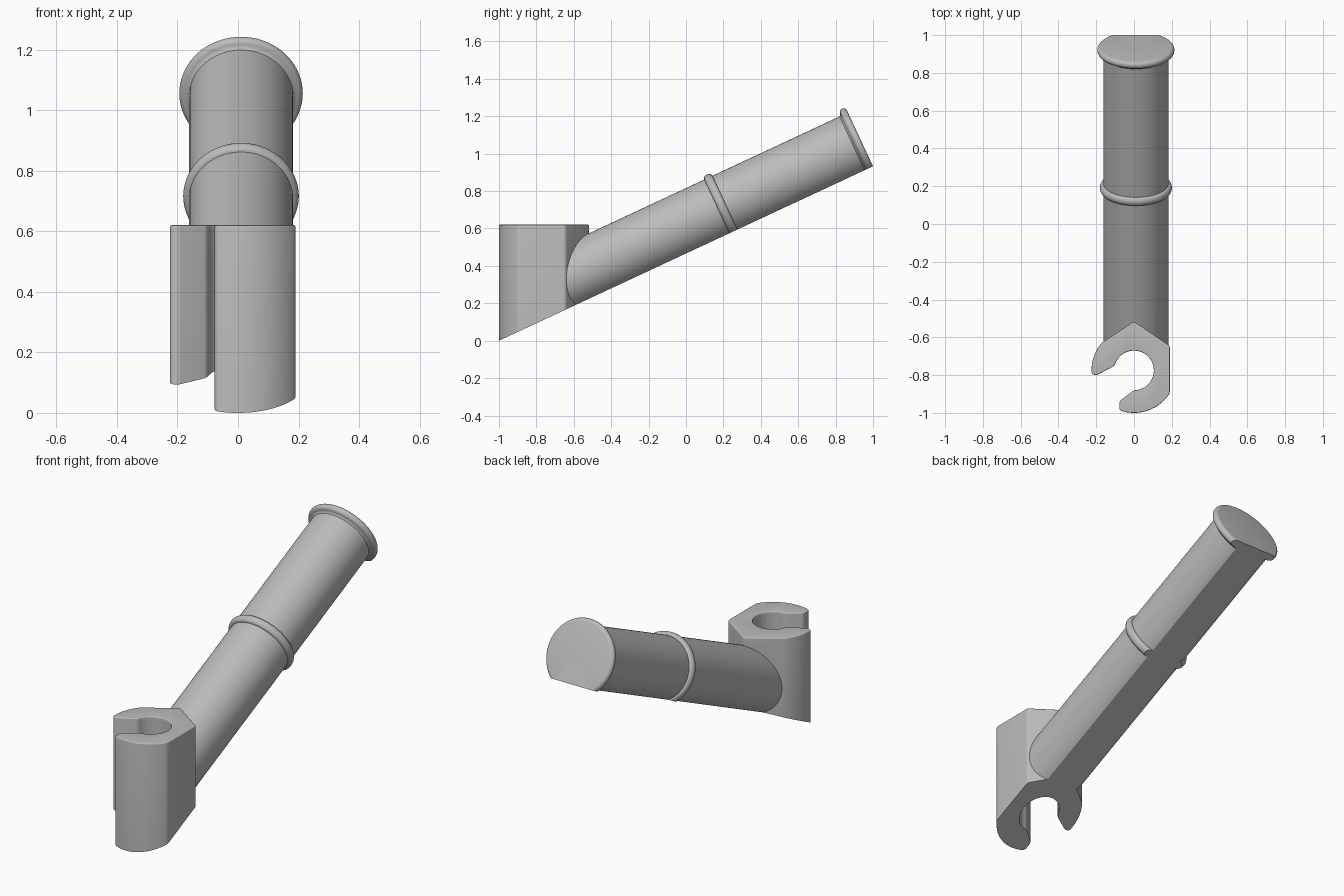
import bpy, bmesh
from math import sin, cos, pi, radians
from mathutils import Matrix, Vector

cube = bpy.data.objects.get("Cube")
if cube:
    bpy.data.objects.remove(cube)

TILT = radians(25)
CLAMP_Y, HOLE_R, CLAMP_R, CLAMP_TOP = -0.775, 0.105, 0.225, 0.62

grey = bpy.data.materials.new("light grey plastic")
grey.use_nodes = True
colour = (0.5, 0.5, 0.5, 1)
grey.diffuse_color = colour
grey.node_tree.nodes["Principled BSDF"].inputs["Base Color"].default_value = colour


def add_object(name, bm):
    bmesh.ops.recalc_face_normals(bm, faces=bm.faces)
    mesh = bpy.data.meshes.new(name)
    bm.to_mesh(mesh)
    bm.free()
    mesh.materials.append(grey)
    ob = bpy.data.objects.new(name, mesh)
    bpy.context.collection.objects.link(ob)
    return ob


def arc(radius, start, end, steps):
    angles = [radians(start + (end - start) * i / steps) for i in range(steps + 1)]
    return [(radius * cos(a), CLAMP_Y + radius * sin(a)) for a in angles]


def bead(s, half, base, top):
    """Rounded ring section on the tube profile."""
    return [(s - half * cos(pi * i / 10), base + (top - base) * sin(pi * i / 10))
            for i in range(11)]


def boolean(ob, other, operation):
    mod = ob.modifiers.new(operation.lower(), 'BOOLEAN')
    mod.object, mod.operation, mod.solver = other, operation, 'EXACT'
    bpy.context.view_layer.objects.active = ob
    bpy.ops.object.modifier_apply(modifier=mod.name)
    bpy.data.objects.remove(other)


# Open clamp: C-shaped outline with a pointed back, extruded upwards
outline = arc(HOLE_R, -90, 166, 40)
outline += [(-0.2, -0.802)] + arc(CLAMP_R, 185, 140, 10)
outline += [(0, -0.515), (0.19, -0.645)] + arc(CLAMP_R, -32.4, -110, 16)
outline += [(-0.077, -0.937)]
bm = bmesh.new()
base = bm.faces.new([bm.verts.new((x, y, -0.1)) for x, y in outline])
ext = bmesh.ops.extrude_face_region(bm, geom=[base])
top_verts = [g for g in ext["geom"] if isinstance(g, bmesh.types.BMVert)]
bmesh.ops.translate(bm, verts=top_verts, vec=(0, 0, CLAMP_TOP + 0.1))
bmesh.ops.recalc_face_normals(bm, faces=bm.faces)
# Round the upright corners, then the top rim
corners = [e for e in bm.edges if abs(e.verts[0].co.z - e.verts[1].co.z) > 0.1
           and e.calc_face_angle() > radians(20)]
bmesh.ops.bevel(bm, geom=corners, offset=0.022, segments=5, profile=0.5,
                affect='EDGES', clamp_overlap=True)
rim = [e for e in bm.edges if all(v.co.z > CLAMP_TOP - 0.001 for v in e.verts)]
bmesh.ops.bevel(bm, geom=rim, offset=0.022, segments=5, profile=0.5,
                affect='EDGES', clamp_overlap=True)
body = add_object("rod_holder_body", bm)

# Sloping tube with a middle bead and an end lip, turned around its axis
END = 2 / cos(TILT)
profile = [(0.44, 0), (0.44, 0.172)]
profile += bead(1.383, 0.024, 0.172, 0.191)
profile += [(END - 0.05, 0.172), (END - 0.043, 0.178)]
profile += bead(END - 0.02, 0.02, 0.185, 0.204) + [(END, 0)]
bm = bmesh.new()
verts = [bm.verts.new((r, 0, s)) for s, r in profile]
edges = [bm.edges.new(pair) for pair in zip(verts, verts[1:])]
bmesh.ops.spin(bm, geom=verts + edges, cent=(0, 0, 0), axis=(0, 0, 1),
               angle=2 * pi, steps=72, use_duplicate=False)
bmesh.ops.remove_doubles(bm, verts=bm.verts, dist=0.0005)
normal = Vector((0, -sin(TILT), cos(TILT)))
place = (Matrix.Translation(normal * 0.145 + Vector((0.01, -1, 0)))
         @ Matrix.Rotation(TILT - pi / 2, 4, 'X'))
bm.transform(place)
boolean(body, add_object("tube", bm), 'UNION')

# Bore through the clamp and the tube root
bm = bmesh.new()
bmesh.ops.create_cone(bm, cap_ends=True, segments=64, radius1=HOLE_R,
                      radius2=HOLE_R, depth=0.68,
                      matrix=Matrix.Translation((0, CLAMP_Y, 0.26)))
boolean(body, add_object("bore", bm), 'DIFFERENCE')

# Flat sloping underside
bm = bmesh.new()
bmesh.ops.create_cube(bm, size=1, matrix=Matrix.Translation((0, -1, 0))
                      @ Matrix.Rotation(TILT, 4, 'X')
                      @ Matrix.Diagonal((2, 6, 1, 1))
                      @ Matrix.Translation((0, 0, -0.5)))
boolean(body, add_object("underside", bm), 'DIFFERENCE')

body.select_set(True)
bpy.context.view_layer.objects.active = body
bpy.ops.object.shade_smooth_by_angle(angle=radians(32))
